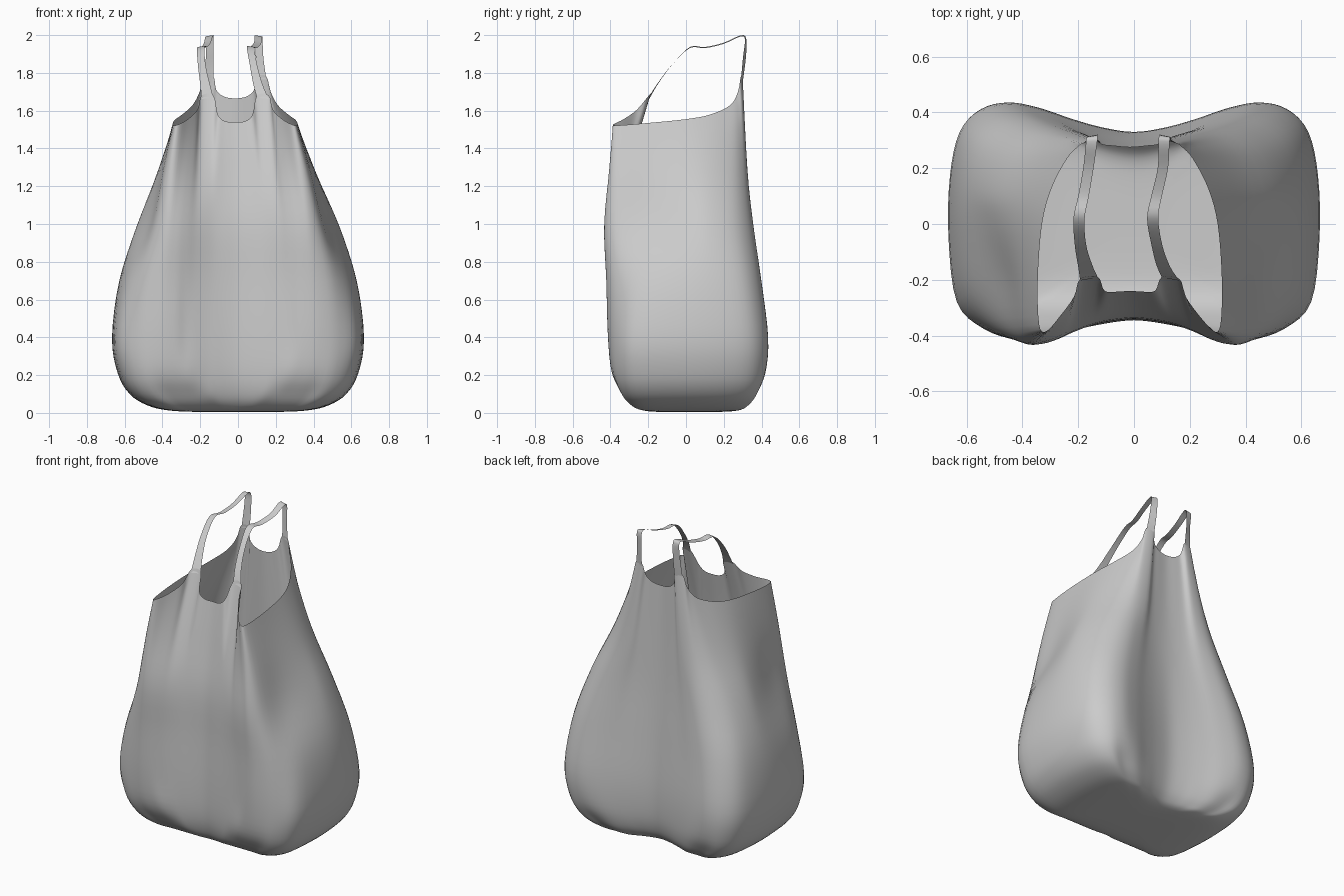
import bpy, bmesh
from mathutils import Vector

if "Cube" in bpy.data.objects:
    bpy.data.objects.remove(bpy.data.objects["Cube"])

# Half outlines from front centre to back centre (mirrored across x).
rim = [(0, -.24, 1.54), (.055, -.243, 1.545), (.092, -.238, 1.58), (.115, -.19, 1.68),
       (.178, -.197, 1.68), (.2, -.26, 1.605), (.25, -.33, 1.555), (.30, -.385, 1.527),
       (.325, -.36, 1.522), (.33, -.2, 1.535), (.315, 0, 1.555), (.28, .13, 1.58),
       (.225, .235, 1.63), (.188, .275, 1.70), (.165, .29, 1.78), (.115, .3, 1.78),
       (.1, .285, 1.71), (.06, .28, 1.675), (0, .275, 1.665)]
waist = [(0, -.335), (.06, -.34), (.12, -.35), (.17, -.365), (.22, -.385), (.27, -.41),
         (.325, -.428), (.385, -.428), (.44, -.37), (.47, -.2), (.52, 0), (.53, .12),
         (.49, .25), (.42, .325), (.335, .355), (.24, .345), (.16, .32), (.08, .305), (0, .30)]
belly = [(0, -.345), (.06, -.35), (.12, -.36), (.17, -.37), (.23, -.385), (.28, -.395),
         (.34, -.41), (.43, -.41), (.54, -.375), (.635, -.28), (.665, -.05), (.66, .17),
         (.625, .33), (.55, .41), (.45, .435), (.34, .415), (.22, .375), (.11, .345), (0, .33)]


def loop(half, z=None, dx=0.0):
    pts = [Vector((p[0], p[1], p[2] if z is None else z)) for p in half]
    pts += [Vector((-p.x, p.y, p.z)) for p in pts[-2:0:-1]]
    return [p + Vector((dx, 0, 0)) for p in pts]


def spline(p, n, closed=False):
    """Catmull-Rom curve through the points, n steps per span."""
    count, out = len(p), []
    at = (lambda i: p[i % count]) if closed else (lambda i: p[max(0, min(count - 1, i))])
    for i in range(count if closed else count - 1):
        a, b, c, d = at(i - 1), at(i), at(i + 1), at(i + 2)
        for k in range(n):
            t = k / n
            out.append(b + ((c - a) * t + (2 * a - 5 * b + 4 * c - d) * t * t
                            + (3 * b - a - 3 * c + d) * t ** 3) * .5)
    return out if closed else out + [p[-1].copy()]


def sheet(name, rows, closed):
    """Smooth grid surface from rows of points."""
    bm = bmesh.new()
    grid = [[bm.verts.new(p) for p in r] for r in rows]
    n = len(grid[0])
    for lo, hi in zip(grid, grid[1:]):
        for i in range(n if closed else n - 1):
            j = (i + 1) % n
            bm.faces.new((lo[i], lo[j], hi[j], hi[i]))
    bmesh.ops.remove_doubles(bm, verts=bm.verts, dist=1e-5)
    bmesh.ops.recalc_face_normals(bm, faces=bm.faces)
    for f in bm.faces:
        f.smooth = True
    me = bpy.data.meshes.new(name)
    bm.to_mesh(me)
    bm.free()
    ob = bpy.data.objects.new(name, me)
    bpy.context.collection.objects.link(ob)
    return ob


def blend(P, Q, tx, ty, z):
    return [Vector((p.x + (q.x - p.x) * tx, p.y + (q.y - p.y) * ty, z)) for p, q in zip(P, Q)]


# Bag body: flat bottom with straight front and back edges, belly, waist, scalloped rim
R, W, B = loop(rim, dx=-.015), loop(waist, 1.0), loop(belly, .4)
# x scale, y scale, front limit, back limit, z
bottom = [(0, 0, 0, 0, .004), (.3, .4, -.13, .16, .005), (.55, .66, -.225, .275, .013),
          (.72, .8, -.285, .325, .04), (.86, .91, -.335, .37, .1), (.955, .98, -.39, .42, .21)]
levels = [[Vector((p.x * sx, max(lo, min(hi, p.y * sy)), z)) for p in B]
          for sx, sy, lo, hi, z in bottom]
# rim projected down the sloping front panel, so the chest stays smooth
chest = [Vector((p.x, p.y - .36 * max(0, p.z - 1.54) * (p.y < 0), p.z)) for p in R]
levels += [B, blend(B, W, .28, .45, .7), W, blend(W, chest, .52, .5, 1.29), R]
levels = [spline(l, 4, True) for l in levels]
columns = [spline([l[i] for l in levels], 4) for i in range(len(levels[0]))]
rows = [list(r) for r in zip(*columns)]
for r in rows:
    for p in r:
        p.z = max(0, p.z)
sheet("bag_body", rows, True)

# Shoulder straps: centre shift, inner x, outer x, y, z, edge y tilt
path = [(-.015, .115, .178, -.197, 1.668, -.012), (-.035, .115, .165, -.15, 1.745, -.008),
        (-.055, .117, .157, -.075, 1.845, -.006), (-.065, .112, .152, .02, 1.937, 0),
        (-.05, .112, .15, .1, 1.937, 0), (-.03, .115, .152, .2, 1.96, 0),
        (-.023, .11, .15, .285, 1.997, 0), (-.02, .11, .15, .315, 1.985, -.006),
        (-.018, .112, .152, .31, 1.89, -.016), (-.015, .115, .165, .297, 1.77, -.012)]
for side, name in ((1, "right_strap"), (-1, "left_strap")):
    inner = spline([Vector((c + side * a, y - e * .5, z)) for c, a, b, y, z, e in path], 4)
    outer = spline([Vector((c + side * b, y + e * .5, z - .006)) for c, a, b, y, z, e in path], 4)
    middle = [(p + q) / 2 for p, q in zip(inner, outer)]
    sheet(name, [inner, middle, outer], False)
